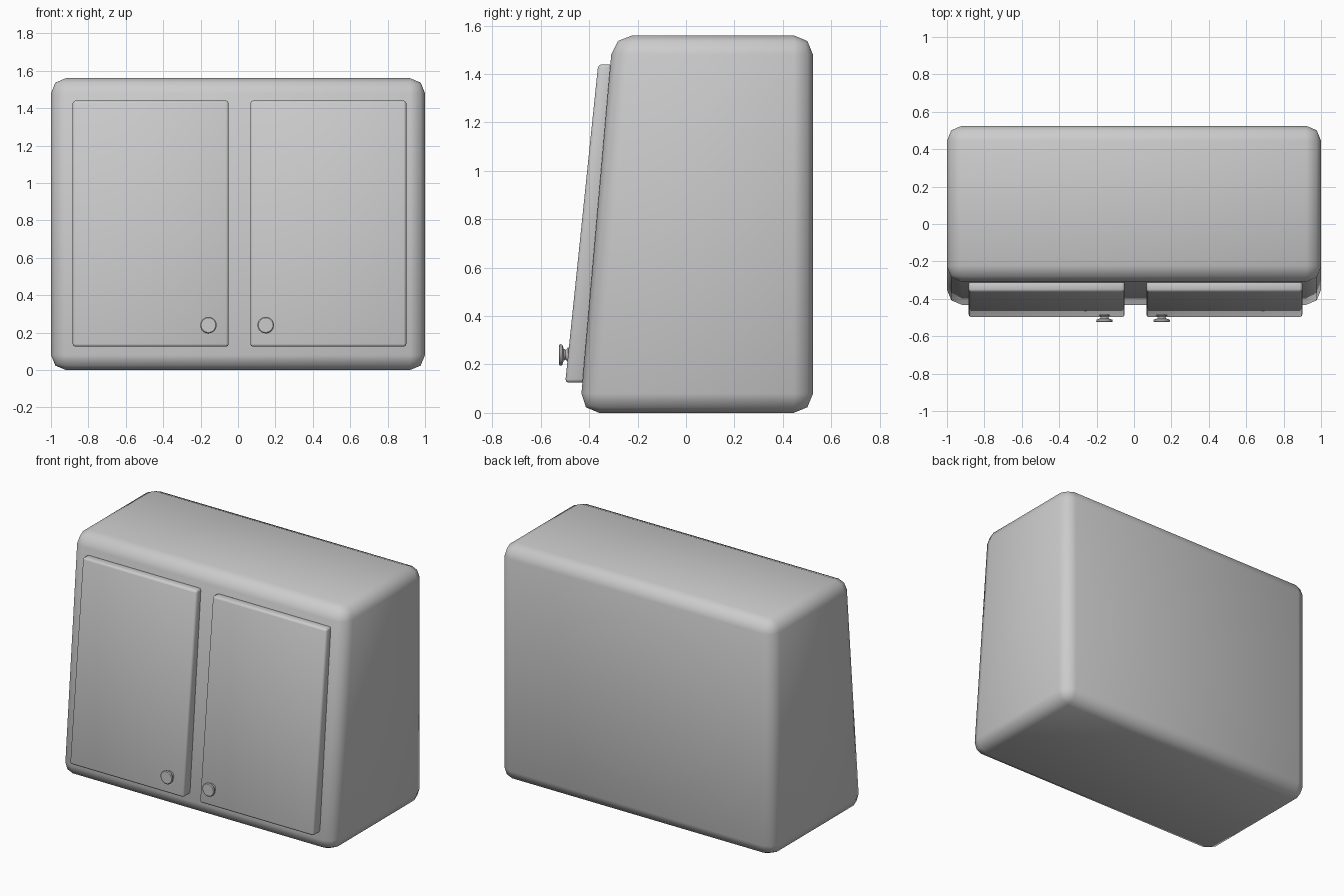
import bpy, bmesh, math

if "Cube" in bpy.data.objects:
    bpy.data.objects.remove(bpy.data.objects["Cube"])

def prism(name, x0, x1, profile, bevel, segments):
    """Extrude a (y, z) side profile along x and round its edges."""
    bm = bmesh.new()
    face = bm.faces.new([bm.verts.new((x0, y, z)) for y, z in profile])
    ext = bmesh.ops.extrude_face_region(bm, geom=[face])["geom"]
    moved = [v for v in ext if isinstance(v, bmesh.types.BMVert)]
    bmesh.ops.translate(bm, verts=moved, vec=(x1 - x0, 0, 0))
    bmesh.ops.recalc_face_normals(bm, faces=bm.faces)
    return finish(bm, name, 50, bevel, segments)

def finish(bm, name, angle, bevel=0, segments=1):
    mesh = bpy.data.meshes.new(name)
    bm.to_mesh(mesh)
    bm.free()
    obj = bpy.data.objects.new(name, mesh)
    bpy.context.collection.objects.link(obj)
    bpy.context.view_layer.objects.active = obj
    obj.select_set(True)
    if bevel:
        mod = obj.modifiers.new("rounded_edges", 'BEVEL')
        mod.width, mod.segments = bevel, segments
        mod.limit_method = 'NONE'
        bpy.ops.object.modifier_apply(modifier=mod.name)
    bpy.ops.object.shade_smooth_by_angle(angle=math.radians(angle))
    obj.select_set(False)
    return obj

def knob(name, x, z):
    """Turned knob: base flare, neck, then flat round head facing -y."""
    profile = [(0, -0.478), (0.03, -0.478), (0.03, -0.488), (0.02, -0.497),
               (0.024, -0.505), (0.043, -0.512), (0.044, -0.521),
               (0.039, -0.525), (0, -0.525)]
    bm = bmesh.new()
    vs = [bm.verts.new((x + r, y, z)) for r, y in profile]
    edges = [bm.edges.new(pair) for pair in zip(vs, vs[1:])]
    bmesh.ops.spin(bm, geom=vs + edges, cent=(x, 0, z), axis=(0, 1, 0),
                   angle=math.tau, steps=32, use_duplicate=False)
    bmesh.ops.remove_doubles(bm, verts=bm.verts, dist=1e-4)
    bmesh.ops.recalc_face_normals(bm, faces=bm.faces)
    return finish(bm, name, 35)

# Cabinet body with a sloping front
prism("cabinet_body", -1, 1,
      [(-0.439, 0), (0.525, 0), (0.525, 1.56), (-0.302, 1.56)], 0.08, 2)

# Two raised doors, backs sunk slightly into the sloping front
door_profile = [(-0.499, 0.125), (-0.418, 0.125), (-0.303, 1.44), (-0.363, 1.44)]
for side, x0, x1, kx in (("left", -0.884, -0.05, -0.158), ("right", 0.066, 0.9, 0.148)):
    prism(side + "_door", x0, x1, door_profile, 0.014, 2)
    knob(side + "_knob", kx, 0.24)
